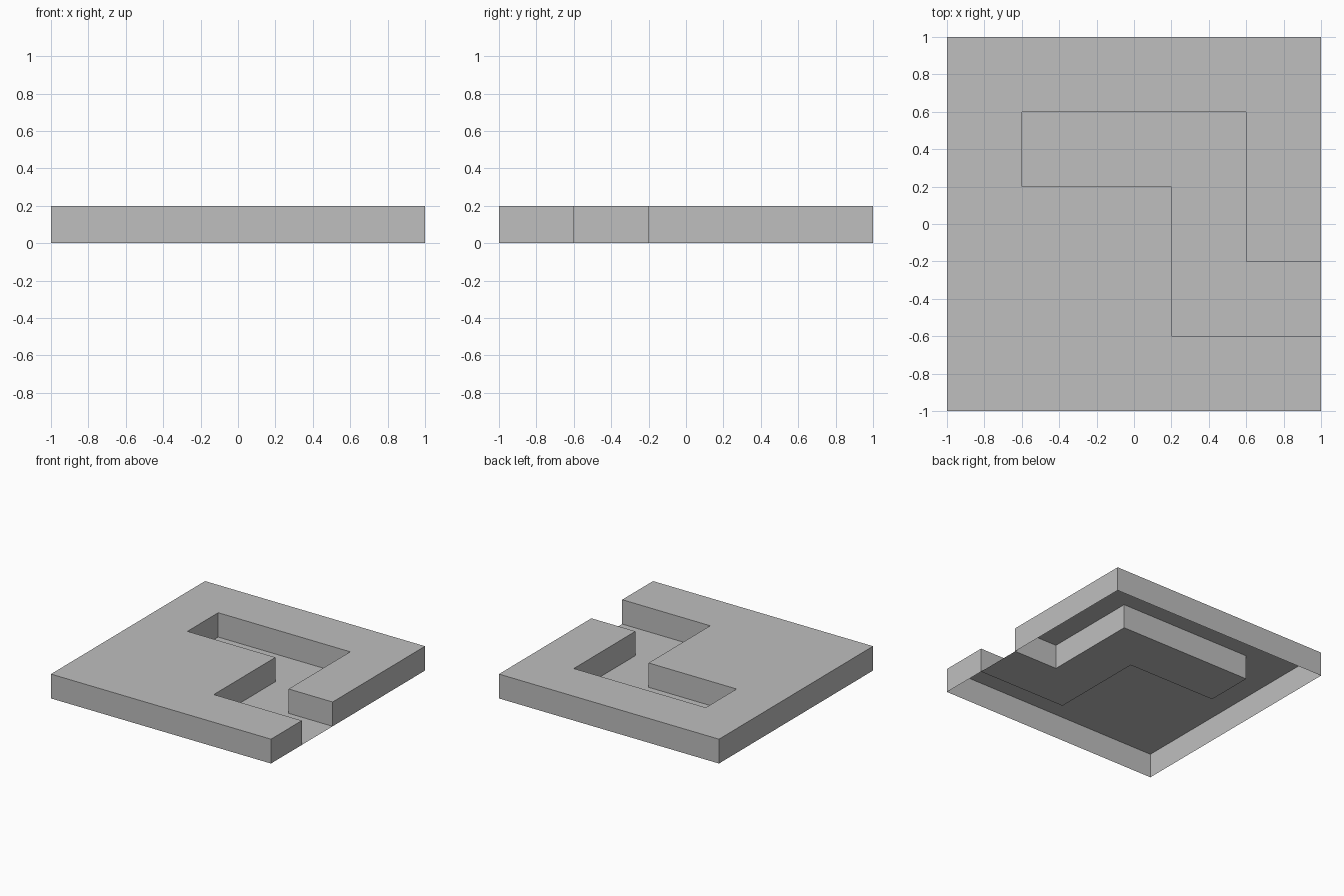
import bpy
import bmesh

cube = bpy.data.objects.get("Cube")
if cube:
    bpy.data.objects.remove(cube, do_unlink=True)

HEIGHT = 0.2

# Single flat colour
grey = bpy.data.materials.new("light grey")
grey.use_nodes = True
colour = (0.52, 0.52, 0.52, 1)
grey.diffuse_color = colour
grey.node_tree.nodes["Principled BSDF"].inputs["Base Color"].default_value = colour

# Outline of the bent channel, from its open end on the left edge and back to it
channel = [(1, -0.6), (0.2, -0.6), (0.2, 0.2), (-0.6, 0.2),
           (-0.6, 0.6), (0.6, 0.6), (0.6, -0.2), (1, -0.2)]
# The plate outline is the channel edge continued round the outer corners
plate = channel + [(1, 1), (-1, 1), (-1, -1), (1, -1)]

bm = bmesh.new()
top = [bm.verts.new((x, y, HEIGHT)) for x, y in plate]
base = [bm.verts.new((x, y, 0)) for x, y in plate]

# Plate top and channel floor, both facing up
for loop in (top, base[:len(channel)]):
    face = bm.faces.new(loop)
    face.normal_update()
    if face.normal.z < 0:
        face.normal_flip()

# Thin walls round the whole outline, open underneath
for i in range(len(plate)):
    j = (i + 1) % len(plate)
    bm.faces.new((top[i], top[j], base[j], base[i]))

# Walls face outwards and into the channel, agreeing with the plate top
bmesh.ops.recalc_face_normals(bm, faces=bm.faces)
bm.faces.ensure_lookup_table()
if bm.faces[0].normal.z < 0:
    bmesh.ops.reverse_faces(bm, faces=bm.faces)

mesh = bpy.data.meshes.new("channel_plate")
bm.to_mesh(mesh)
bm.free()
mesh.materials.append(grey)
bpy.context.collection.objects.link(bpy.data.objects.new("channel_plate", mesh))
